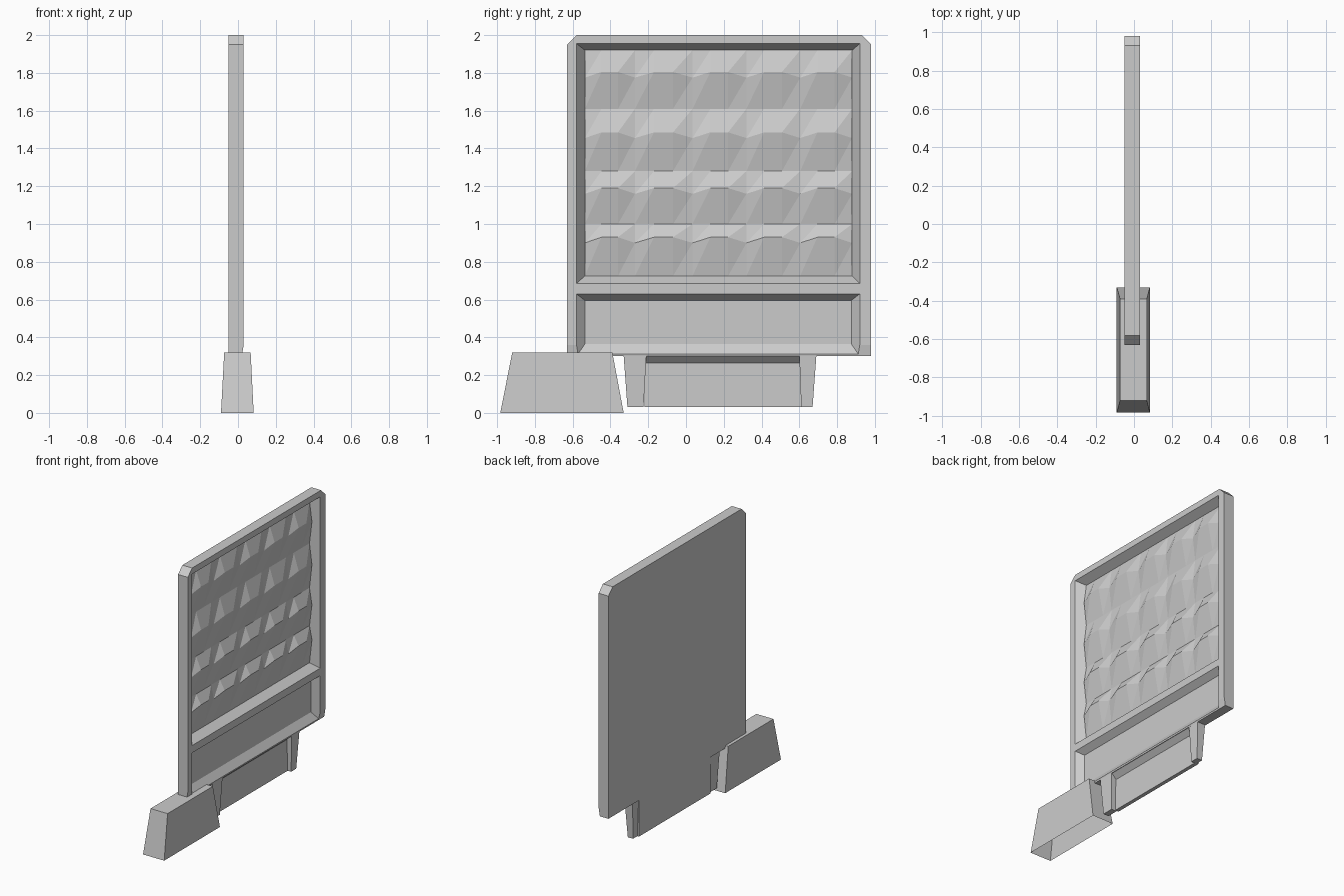
import bpy, bmesh
from mathutils import Vector

if "Cube" in bpy.data.objects:
    bpy.data.objects.remove(bpy.data.objects["Cube"])


def make(name, bm):
    bmesh.ops.recalc_face_normals(bm, faces=bm.faces)
    me = bpy.data.meshes.new(name)
    bm.to_mesh(me)
    bm.free()
    ob = bpy.data.objects.new(name, me)
    bpy.context.collection.objects.link(ob)
    return ob


def loft(rings, caps=(True, True)):
    bm = bmesh.new()
    vs = [[bm.verts.new(p) for p in r] for r in rings]
    n = len(vs[0])
    for a, b in zip(vs, vs[1:]):
        for i in range(n):
            bm.faces.new((a[i], a[(i + 1) % n], b[(i + 1) % n], b[i]))
    if caps[0]:
        bm.faces.new(vs[0])
    if caps[1]:
        bm.faces.new(vs[-1])
    return bm


def rect_z(x0, x1, y0, y1, z):
    return [(x0, y0, z), (x1, y0, z), (x1, y1, z), (x0, y1, z)]


def rect_x(x, y0, y1, z0, z1):
    return [(x, y0, z0), (x, y1, z0), (x, y1, z1), (x, y0, z1)]


# Backrest slab with chamfered top corners and sloped lower lip
XB, XF = -0.05, 0.03
outline = [(-0.63, 0.3), (0.98, 0.3), (0.98, 1.95), (0.93, 2.0), (-0.58, 2.0), (-0.63, 1.95)]
bm = loft([[(x, y, z) for y, z in outline] for x in (XB, XF)])
cut = bmesh.ops.bisect_plane(bm, geom=bm.verts[:] + bm.edges[:] + bm.faces[:],
                             plane_co=(XF, 0, 0.36), plane_no=Vector((0.06, 0, -0.01)).normalized(),
                             clear_outer=True)
bmesh.ops.holes_fill(bm, edges=[e for e in bm.edges if e.is_boundary], sides=0)
panel = make("panel_frame", bm)


# Bevelled recesses cut into the panel
def recess(target, depth_x, inner, outer):
    t = 1.2
    far = [i + (o - i) * t for i, o in zip(inner, outer)]
    cutter = make("recess_cutter", loft([rect_x(depth_x, *inner),
                                         rect_x(depth_x + (XF - depth_x) * t, *far)]))
    cutter.hide_render = True
    mod = target.modifiers.new("recess", 'BOOLEAN')
    mod.object = cutter
    mod.solver = 'EXACT'
    bpy.context.view_layer.objects.active = target
    bpy.ops.object.modifier_apply(modifier=mod.name)
    bpy.data.objects.remove(cutter)


recess(panel, -0.032, (-0.535, 0.88, 0.725, 1.92), (-0.58, 0.92, 0.685, 1.955))
recess(panel, -0.015, (-0.535, 0.875, 0.365, 0.595), (-0.58, 0.92, 0.30, 0.63))

# Tufted padding: four rolled rows, each with five faceted bumps
cols = [-0.535, -0.27, 0.035, 0.32, 0.605, 0.88]
rows = [1.92, 1.61, 1.28, 1.0, 0.725]
ridges = [1.805, 1.485, 1.19, 0.93]
ys = []
for a, b in zip(cols, cols[1:]):
    ys += [(a, False), (a + (b - a) * 0.33, True), (a + (b - a) * 0.66, True)]
ys.append((cols[-1], False))
bm = bmesh.new()
lines = []
for i, z in enumerate(rows):
    lines.append([bm.verts.new((-0.03, y, z)) for y, peak in ys])
    if i < 4:
        lines.append([bm.verts.new((0.01 if peak else -0.01, y, ridges[i] if peak else ridges[i] - 0.03))
                      for y, peak in ys])
for a, b in zip(lines, lines[1:]):
    for j in range(len(ys) - 1):
        tl, tr, br, bl = a[j], a[j + 1], b[j + 1], b[j]
        bm.faces.new((tl, bl, tr))
        bm.faces.new((tr, bl, br))
for f in bm.faces:
    f.normal_update()
pad = make("tufted_padding", bm)
if sum(p.normal.x for p in pad.data.polygons) < 0:
    pad.data.flip_normals()

# Tapered front base block, open underneath
make("front_base_block", loft([rect_z(-0.09, 0.083, -0.983, -0.33, 0),
                               rect_z(-0.073, 0.067, -0.92, -0.39, 0.32)], (False, True)))

# Rear base: thin web with sloped overhang under the panel
profile = [(-0.048, 0.03), (-0.02, 0.03), (-0.02, 0.265), (0.018, 0.302), (-0.048, 0.302)]
make("base_web", loft([[(x, y, z) for x, z in profile] for y in (-0.22, 0.62)]))

# Tapered feet at both ends of the web
for name, bot, top in (("base_foot_front", (-0.31, -0.225), (-0.33, -0.21)),
                       ("base_foot_rear", (0.61, 0.67), (0.60, 0.69))):
    make(name, loft([rect_z(-0.035, 0.008, *bot, 0.03), rect_z(-0.045, 0.02, *top, 0.302)]))
